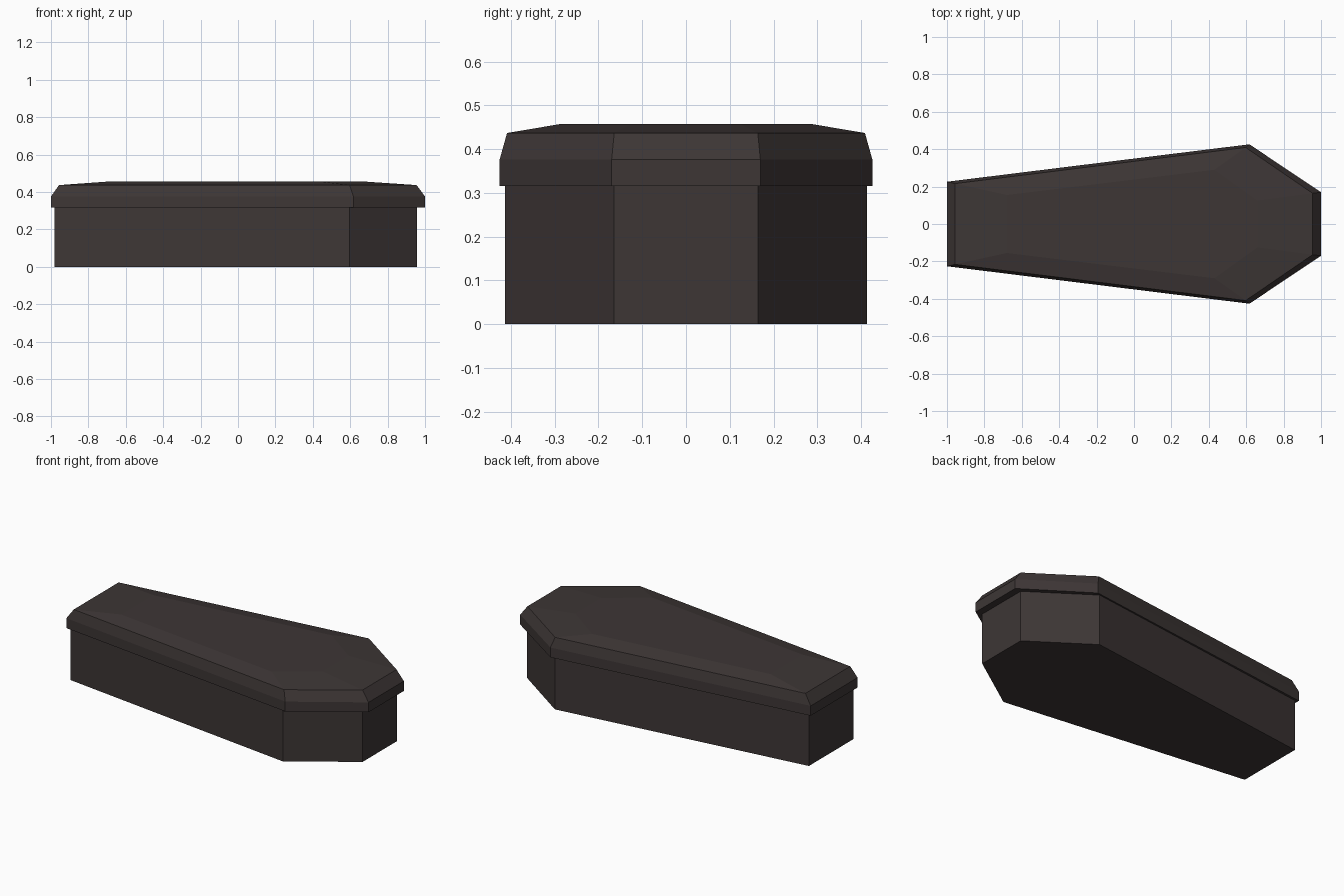
import bpy, bmesh

if "Cube" in bpy.data.objects:
    bpy.data.objects.remove(bpy.data.objects["Cube"])

wood = bpy.data.materials.new("dark_brown_wood")
wood.diffuse_color = (0.047, 0.037, 0.036, 1)
wood.use_nodes = True
wood.node_tree.nodes["Principled BSDF"].inputs["Base Color"].default_value = wood.diffuse_color


def ring(foot, shoulder, head, z):
    """Six-sided coffin outline from three (x, half width) stations."""
    half = [foot, shoulder, head]
    return [(x, -y, z) for x, y in half] + [(x, y, z) for x, y in reversed(half)]


def loft(name, rings):
    """Closed solid through a stack of outlines."""
    bm = bmesh.new()
    loops = [[bm.verts.new(p) for p in r] for r in rings]
    for low, high in zip(loops, loops[1:]):
        for i in range(6):
            j = (i + 1) % 6
            bm.faces.new((low[i], low[j], high[j], high[i]))
    bm.faces.new(loops[0][::-1])
    bm.faces.new(loops[-1])
    bmesh.ops.recalc_face_normals(bm, faces=bm.faces)
    mesh = bpy.data.meshes.new(name)
    bm.to_mesh(mesh)
    bm.free()
    mesh.materials.append(wood)
    obj = bpy.data.objects.new(name, mesh)
    bpy.context.collection.objects.link(obj)


# Straight-sided box
box = [(-0.98, 0.215), (0.595, 0.414), (0.957, 0.165)]
loft("coffin_box", [ring(*box, 0), ring(*box, 0.316)])

# Overhanging lid: upright rim, steep bevel, shallow slope to a flat top
rim = [(-1.0, 0.226), (0.617, 0.426), (1.0, 0.17)]
bevel = [(-0.957, 0.216), (0.597, 0.409), (0.955, 0.164)]
crown = [(-0.68, 0.155), (0.43, 0.29), (0.66, 0.125)]
loft("coffin_lid", [ring(*rim, 0.316), ring(*rim, 0.376),
                    ring(*bevel, 0.437), ring(*crown, 0.457)])
